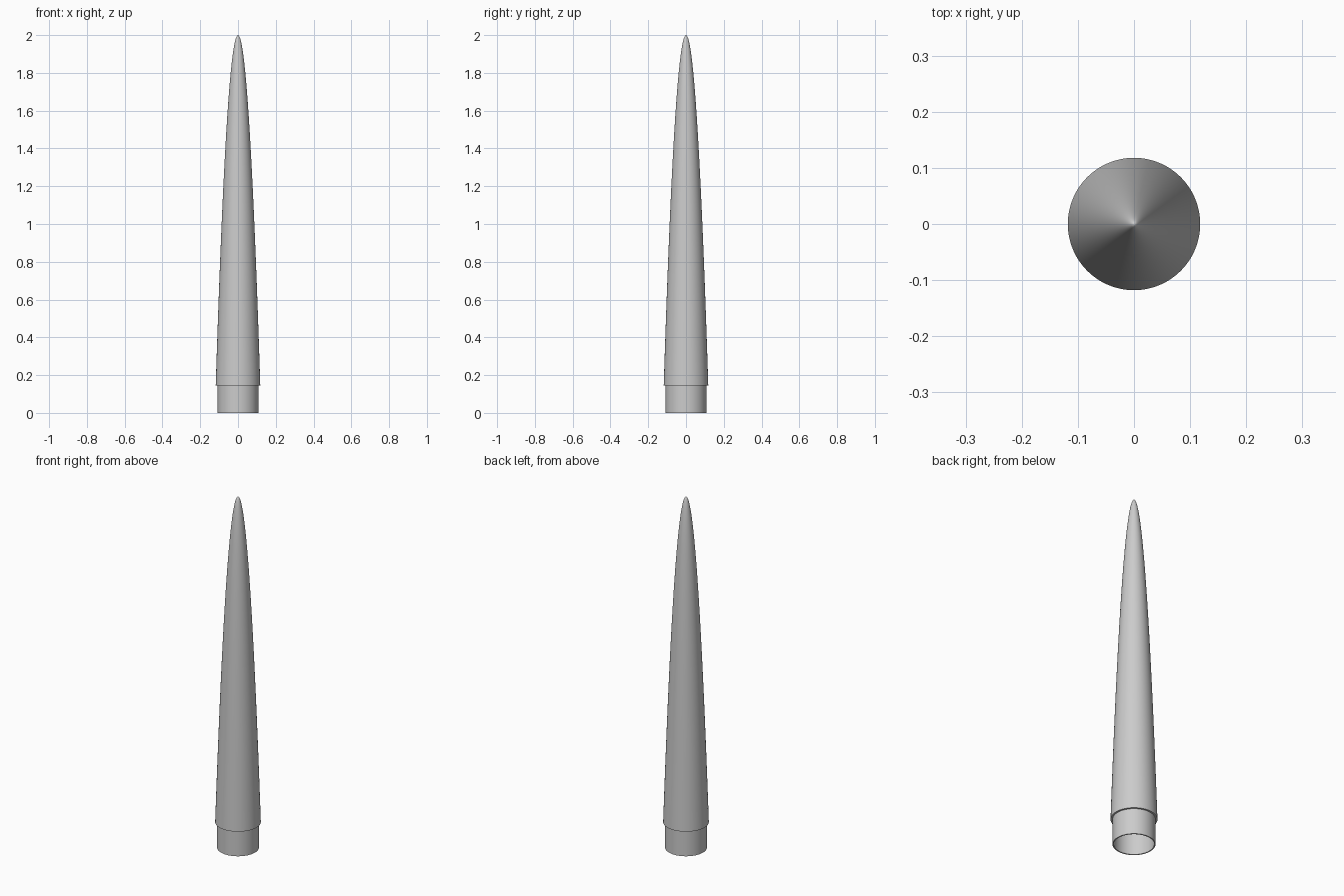
import bpy, bmesh, math
from mathutils import Vector

cube = bpy.data.objects.get("Cube")
if cube:
    bpy.data.objects.remove(cube, do_unlink=True)

HEIGHT = 2.0
BASE_Z = 0.145        # where the cone meets its shoulder
BASE_R = 0.118
SHOULDER_R = 0.108
WALL = 0.006
SIDES = 64
STEPS = 40

grey = bpy.data.materials.new("light_grey")
grey.use_nodes = True
colour = (0.6, 0.6, 0.6, 1)
grey.diffuse_color = colour
grey.node_tree.nodes["Principled BSDF"].inputs["Base Color"].default_value = colour


def parabola(radius, tip, base):
    """Points from the tip down to the base of a parabolic nose."""
    return [(radius * i / STEPS, tip - (tip - base) * (i / STEPS) ** 2)
            for i in range(STEPS + 1)]


def lathe(name, profile, material):
    """Spin a (radius, height) profile around the z axis."""
    bm = bmesh.new()
    verts = [bm.verts.new((r, 0, z)) for r, z in profile]
    edges = [bm.edges.new(pair) for pair in zip(verts, verts[1:])]
    bmesh.ops.spin(bm, geom=verts + edges, cent=Vector(), axis=Vector((0, 0, 1)),
                   angle=math.tau, steps=SIDES, use_merge=True)
    bmesh.ops.remove_doubles(bm, verts=bm.verts, dist=1e-5)
    bmesh.ops.recalc_face_normals(bm, faces=bm.faces)
    mesh = bpy.data.meshes.new(name)
    bm.to_mesh(mesh)
    bm.free()
    mesh.materials.append(material)
    obj = bpy.data.objects.new(name, mesh)
    bpy.context.collection.objects.link(obj)
    bpy.ops.object.select_all(action='DESELECT')
    obj.select_set(True)
    bpy.context.view_layer.objects.active = obj
    bpy.ops.object.shade_smooth_by_angle(angle=math.radians(40))
    return obj


# Hollow nose cone: outer skin, stepped shoulder, open rim, inner skin
inner_r = SHOULDER_R - WALL
outer_skin = parabola(BASE_R, HEIGHT, BASE_Z)
shoulder = [(SHOULDER_R, BASE_Z), (SHOULDER_R, 0), (inner_r, 0)]
inner_skin = parabola(inner_r, HEIGHT - 0.05, BASE_Z)[::-1]
lathe("nose_cone", outer_skin + shoulder + inner_skin, grey)
